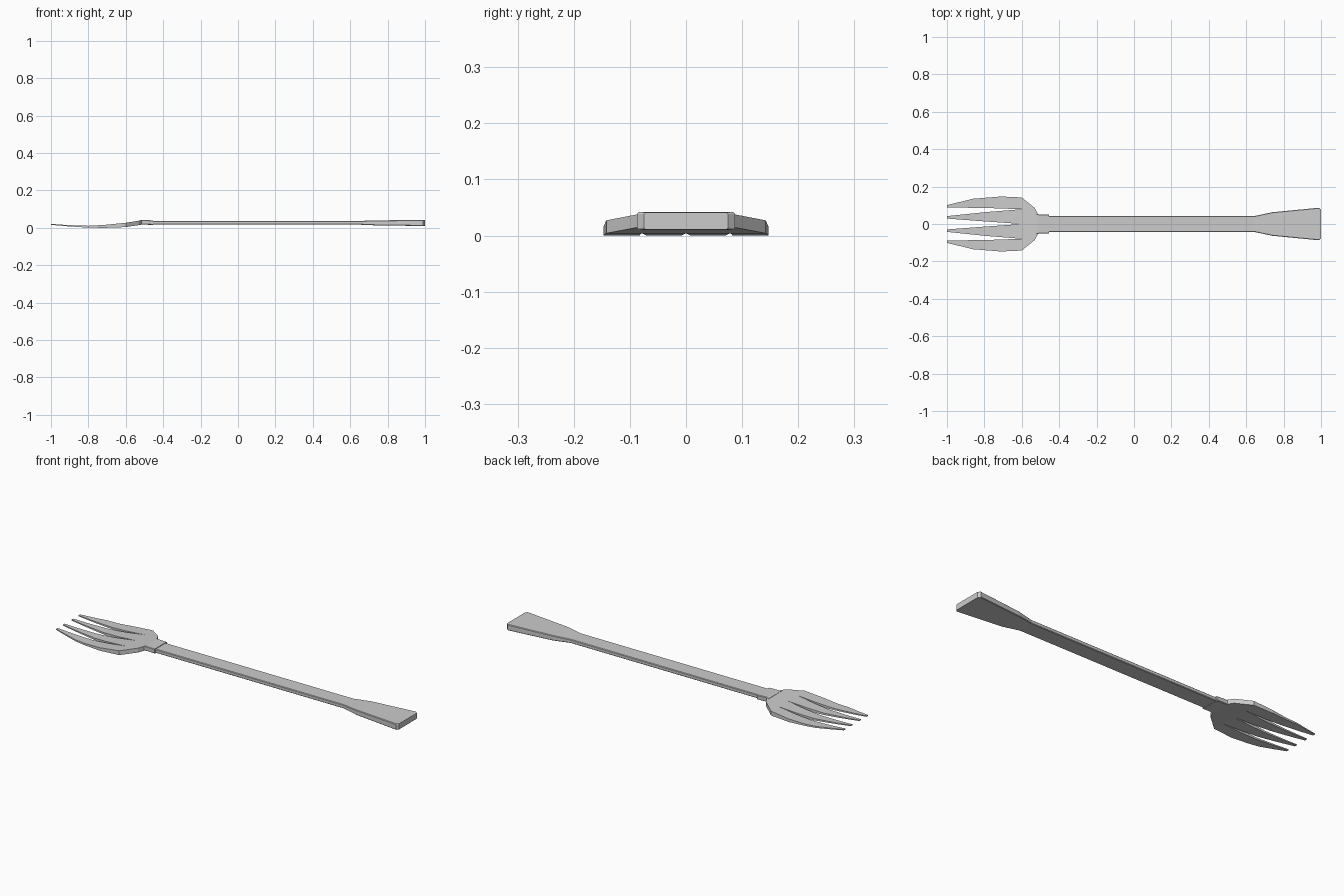
import bpy, bmesh

if "Cube" in bpy.data.objects:
    bpy.data.objects.remove(bpy.data.objects["Cube"])


def finish(bm, name):
    bmesh.ops.recalc_face_normals(bm, faces=bm.faces)
    mesh = bpy.data.meshes.new(name)
    bm.to_mesh(mesh)
    bm.free()
    obj = bpy.data.objects.new(name, mesh)
    bpy.context.collection.objects.link(obj)
    return obj


def lerp(table, x):
    for (x0, a), (x1, b) in zip(table, table[1:]):
        if x <= x1:
            return a + (b - a) * (x - x0) / (x1 - x0)
    return table[-1][1]


def bar(name, stations, c):
    """Loft of chamfered boxes: (x, half width, bottom z, top z)."""
    bm = bmesh.new()
    rings = []
    for x, w, b, t in stations:
        prof = [(w, b + c), (w, t - c), (w - c, t), (c - w, t),
                (-w, t - c), (-w, b + c), (c - w, b), (w - c, b)]
        rings.append([bm.verts.new((x, y, z)) for y, z in prof])
    for r, s in zip(rings, rings[1:]):
        for i in range(8):
            j = (i + 1) % 8
            bm.faces.new((r[i], r[j], s[j], s[i]))
    bm.faces.new(rings[0])
    bm.faces.new(rings[-1])
    return finish(bm, name)


# Handle, flared at the far end
bar("handle", [(-0.47, 0.044, 0.018, 0.038), (0.65, 0.044, 0.018, 0.038),
               (0.74, 0.063, 0.014, 0.041), (0.99, 0.087, 0.011, 0.043),
               (1.0, 0.075, 0.012, 0.042)], 0.003)

# Collar between handle and head
bar("collar", [(-0.525, 0.056, 0.018, 0.041), (-0.51, 0.052, 0.018, 0.043),
               (-0.455, 0.052, 0.017, 0.041)], 0.003)

# Head: outline, slot edges and curved side profile
outer = [(-1, 0.101), (-0.86, 0.135), (-0.71, 0.147), (-0.6, 0.142),
         (-0.53, 0.085), (-0.515, 0.056)]
slot_out = [(-1, 0.088), (-0.8, 0.086), (-0.6, 0.079), (-0.53, 0.045), (-0.515, 0.03)]
slot_in = [(-1, 0.042), (-0.8, 0.063), (-0.6, 0.079), (-0.53, 0.045), (-0.515, 0.03)]
centre = [(-1, 0.029), (-0.8, 0.014), (-0.6, 0.0), (-0.515, 0.0)]
bottom = [(-1, 0.017), (-0.9, 0.008), (-0.8, 0.002), (-0.71, 0.001),
          (-0.6, 0.005), (-0.515, 0.018)]
top = [(-1, 0.022), (-0.9, 0.015), (-0.8, 0.012), (-0.71, 0.017),
       (-0.6, 0.028), (-0.53, 0.039), (-0.515, 0.041)]
xs = [-1, -0.93, -0.86, -0.8, -0.71, -0.65, -0.6, -0.53, -0.515]

bm = bmesh.new()
for side in (1, -1):
    for lo, hi in ((centre, slot_in), (slot_out, outer)):
        for a, b in zip(xs, xs[1:]):
            pts = [(a, lerp(lo, a)), (b, lerp(lo, b)), (b, lerp(hi, b)), (a, lerp(hi, a))]
            if side < 0:
                pts = [(x, -y) for x, y in reversed(pts)]
            bm.faces.new([bm.verts.new((x, y, 0)) for x, y in pts])
bmesh.ops.remove_doubles(bm, verts=bm.verts, dist=0.0005)
ext = bmesh.ops.extrude_face_region(bm, geom=bm.faces[:], use_keep_orig=True)
upper = {g for g in ext["geom"] if isinstance(g, bmesh.types.BMVert)}
for v in bm.verts:
    v.co.z = lerp(top if v in upper else bottom, v.co.x)
finish(bm, "fork_head")

# Rest the lowest point on the ground
for o in bpy.data.objects:
    o.location.z = -0.001
